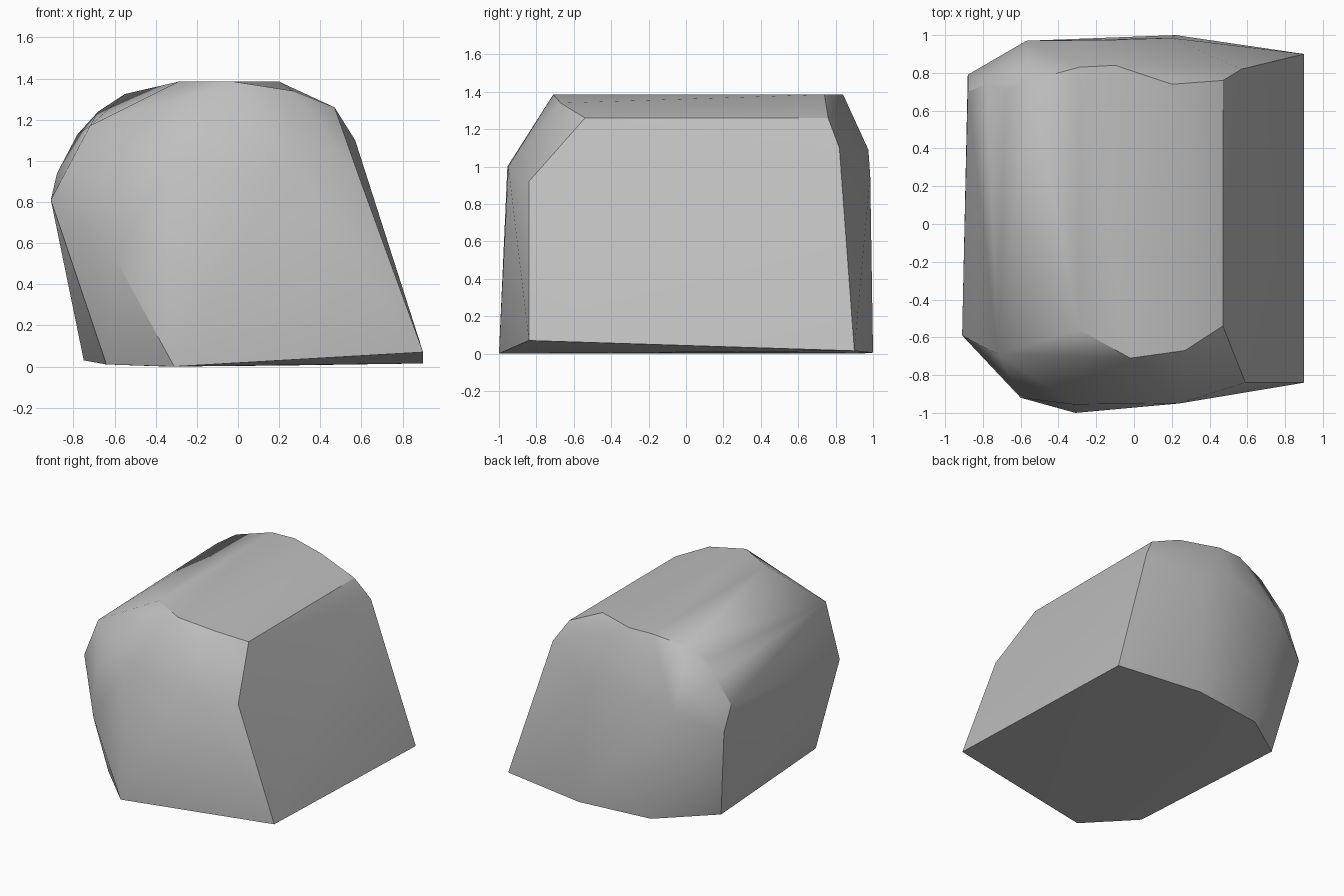
import bpy, bmesh, math

cube = bpy.data.objects.get("Cube")
if cube:
    bpy.data.objects.remove(cube, do_unlink=True)


def make_material(name, colour):
    mat = bpy.data.materials.new(name)
    mat.use_nodes = True
    mat.diffuse_color = colour
    mat.node_tree.nodes["Principled BSDF"].inputs["Base Color"].default_value = colour
    return mat


def hull_object(name, outlines, mat):
    """Wrap a convex skin around a set of short corner outlines."""
    bm = bmesh.new()
    for outline in outlines:
        for corner in outline:
            bm.verts.new(corner)
    result = bmesh.ops.convex_hull(bm, input=bm.verts[:])
    unused = {e for e in result["geom_interior"] + result["geom_unused"]
              if isinstance(e, bmesh.types.BMVert) and not e.link_faces}
    bmesh.ops.delete(bm, geom=list(unused), context="VERTS")
    bmesh.ops.recalc_face_normals(bm, faces=bm.faces[:])
    mesh = bpy.data.meshes.new(name)
    bm.to_mesh(mesh)
    bm.free()
    mesh.materials.append(mat)
    obj = bpy.data.objects.new(name, mesh)
    bpy.context.collection.objects.link(obj)
    return obj


# Footprint on the ground
base = [(-.31, -1, 0), (.9, -.84, .07), (.9, .9, .015), (.22, 1, .005),
        (-.35, .93, 0), (-.75, .64, .03), (-.64, -.68, .01)]

# Chipped front end: middle belt, then the crown edge above it
front_belt = [(-.91, -.59, .81), (-.6, -.92, .53), (-.32, -.955, 1),
              (.24, -.95, 1), (.59, -.84, .92)]
front_crown = [(-.72, -.69, 1.17), (-.29, -.56, 1.385), (-.02, -.71, 1.385),
               (.27, -.67, 1.34), (.47, -.54, 1.26)]

# Rounded back end: middle belt, then the crown edge above it
back_belt = [(-.88, .79, .76), (-.57, .97, .9), (-.1, .975, 1.09),
             (.2, .985, .95), (.57, .82, 1.1)]
back_crown = [(-.88, .7, .94), (-.78, .74, 1.13), (-.68, .71, 1.24),
              (-.55, .76, 1.325), (-.29, .83, 1.385), (-.1, .84, 1.385),
              (.2, .74, 1.385), (.47, .76, 1.26)]

stone = make_material("stone grey", (.52, .52, .52, 1))
rock = hull_object("rock", [base, front_belt, front_crown, back_belt, back_crown], stone)

# Soft shading with the hard chips kept crisp
bpy.ops.object.select_all(action="DESELECT")
rock.select_set(True)
bpy.context.view_layer.objects.active = rock
bpy.ops.object.shade_smooth_by_angle(angle=math.radians(30))
